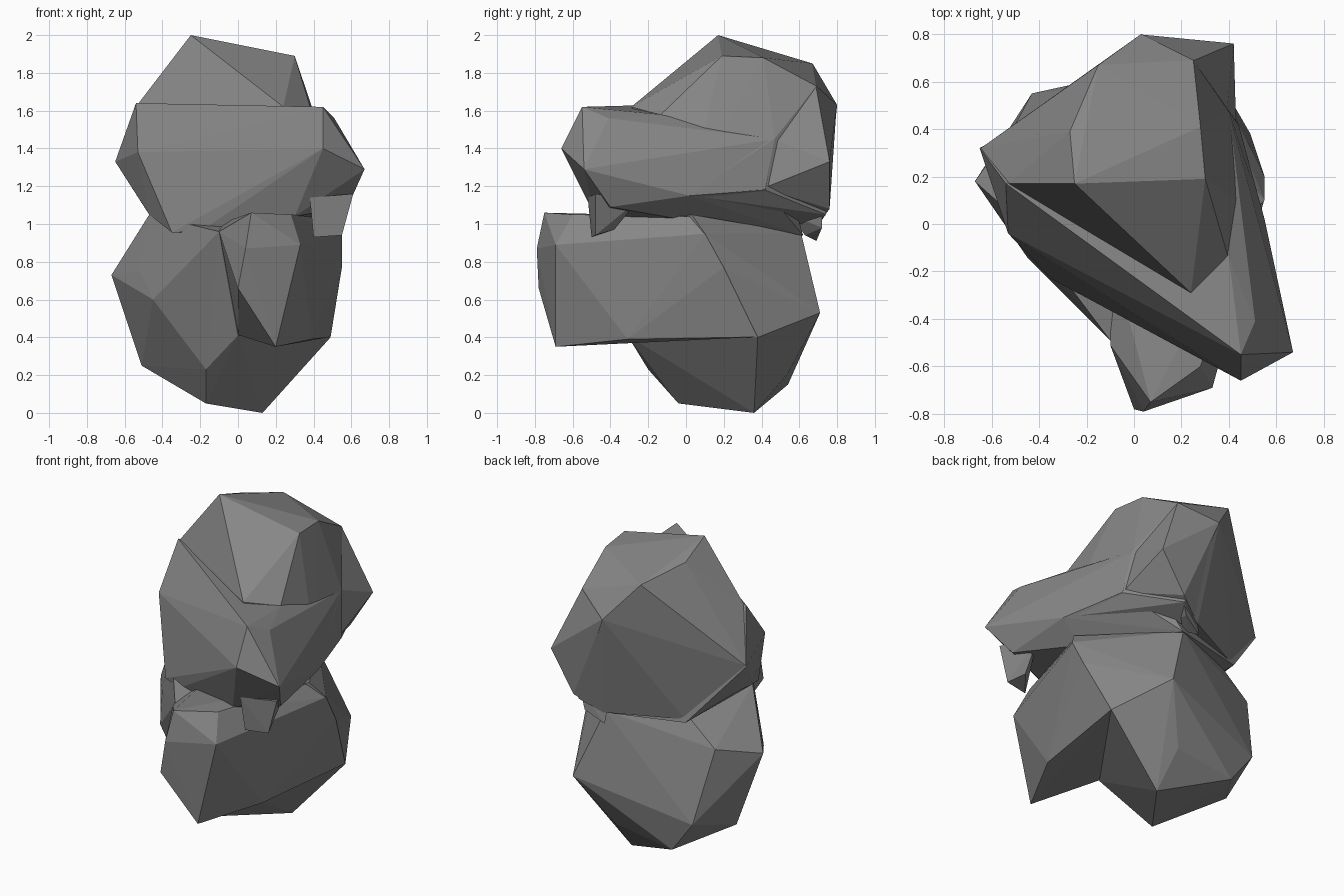
import bpy, bmesh

stone = bpy.data.materials.new("dark_stone")
stone.diffuse_color = (.24, .24, .24, 1)


def hull(name, points):
    """Faceted boulder chunk: convex hull around a few corner points."""
    bm = bmesh.new()
    for p in points:
        bm.verts.new(p)
    bmesh.ops.convex_hull(bm, input=bm.verts)
    loose = [v for v in bm.verts if not v.link_faces]
    bmesh.ops.delete(bm, geom=loose, context='VERTS')
    bmesh.ops.recalc_face_normals(bm, faces=bm.faces)
    mesh = bpy.data.meshes.new(name)
    bm.to_mesh(mesh)
    bm.free()
    mesh.materials.append(stone)
    ob = bpy.data.objects.new(name, mesh)
    bpy.context.collection.objects.link(ob)
    return ob


def merge(base, *others):
    """Fuse chunks into one rock."""
    bpy.context.view_layer.objects.active = base
    for other in others:
        mod = base.modifiers.new("fuse", 'BOOLEAN')
        mod.operation = 'UNION'
        mod.solver = 'EXACT'
        mod.object = other
        bpy.ops.object.modifier_apply(modifier=mod.name)
        bpy.data.objects.remove(other)
    return base


# lower rock: main body
rock = hull("stacked_rocks", [
    (-.17, -.04, .05), (.13, .36, 0), (-.28, .54, .15), (.12, .54, .21),
    (-.43, .55, .35), (-.51, .22, .25), (-.67, .18, .73), (-.17, -.2, .23),
    (-.45, -.14, .6), (-.52, -.02, .75), (0, -.31, .41),
    (.49, .38, .40), (.55, .2, .77), (.30, .71, .53), (.14, .61, .95),
    (-.5, .42, .8), (.55, .1, .95), (.48, .03, 1.05), (-.47, .0, 1.05),
    (-.1, -.49, .96), (-.3, .42, .97)])

# lower rock: jutting front wedge
wedge = hull("front_wedge", [
    (.2, -.69, .35), (.04, -.79, .87), (0, -.78, .66), (.33, -.69, .89),
    (-.1, -.51, .96), (.003, -.3, .412), (.39, -.31, .39), (.487, .375, .402),
    (.548, .2, .771), (.548, .1, .948), (.47, .03, 1.04), (.07, -.75, 1.06),
    (.28, -.6, 1.05), (-.1, -.1, 1.0)])

# upper rock: broad block leaning to the front right
block = hull("upper_block", [
    (-.54, .17, 1.64), (.45, -.55, 1.62), (.45, -.66, 1.40), (.67, -.54, 1.29),
    (.51, -.41, 1.56), (.40, -.14, 1.58), (-.65, .32, 1.33), (-.53, -.04, 1.38),
    (.40, .47, 1.45), (.44, .42, 1.18), (.55, .02, 1.15), (.58, -.40, 1.09),
    (.3, -.48, 1.04), (.42, 0, 1.02), (-.35, -.23, .955), (-.2, -.3, .96),
    (-.47, 0, 1.05), (-.49, .22, 1.08), (-.34, .49, .955), (.15, .62, .94)])

# upper rock: raised crown and sloping back
crown = hull("crown", [
    (-.25, .17, 2.0), (.30, .19, 1.89), (.24, -.29, 1.62), (-.53, .17, 1.635),
    (.395, -.135, 1.578), (-.27, .39, 1.92), (.28, .41, 1.88), (-.15, .67, 1.85),
    (.03, .80, 1.63), (.25, .69, 1.73), (.402, .47, 1.452), (.55, .015, 1.152),
    (-.645, .32, 1.335), (-.48, .22, 1.09), (-.33, .48, .97),
    (.10, .69, .98), (.24, .74, 1.05), (.442, .415, 1.182)])

# upper rock: sharp corner at the back right
spur = hull("back_corner", [
    (.42, .76, 1.33), (.25, .688, 1.728), (.03, .798, 1.632), (.39, .465, 1.45),
    (.43, .41, 1.19), (.10, .688, .982), (.26, .76, 1.08), (0, .3, 1.3)])

# small drips of stone hanging under the upper rock
front_drip = hull("front_drip", [
    (.38, -.52, 1.14), (.61, -.48, 1.16), (.52, -.25, 1.13),
    (.40, -.5, .93), (.55, -.48, .94), (.5, -.38, .97)])
back_drip = hull("back_drip", [
    (.08, .66, 1.05), (.24, .72, 1.1), (.15, .55, 1.05),
    (.09, .69, .91), (.21, .72, .98), (.12, .63, .94)])
merge(rock, wedge, block, crown, spur, front_drip, back_drip)
